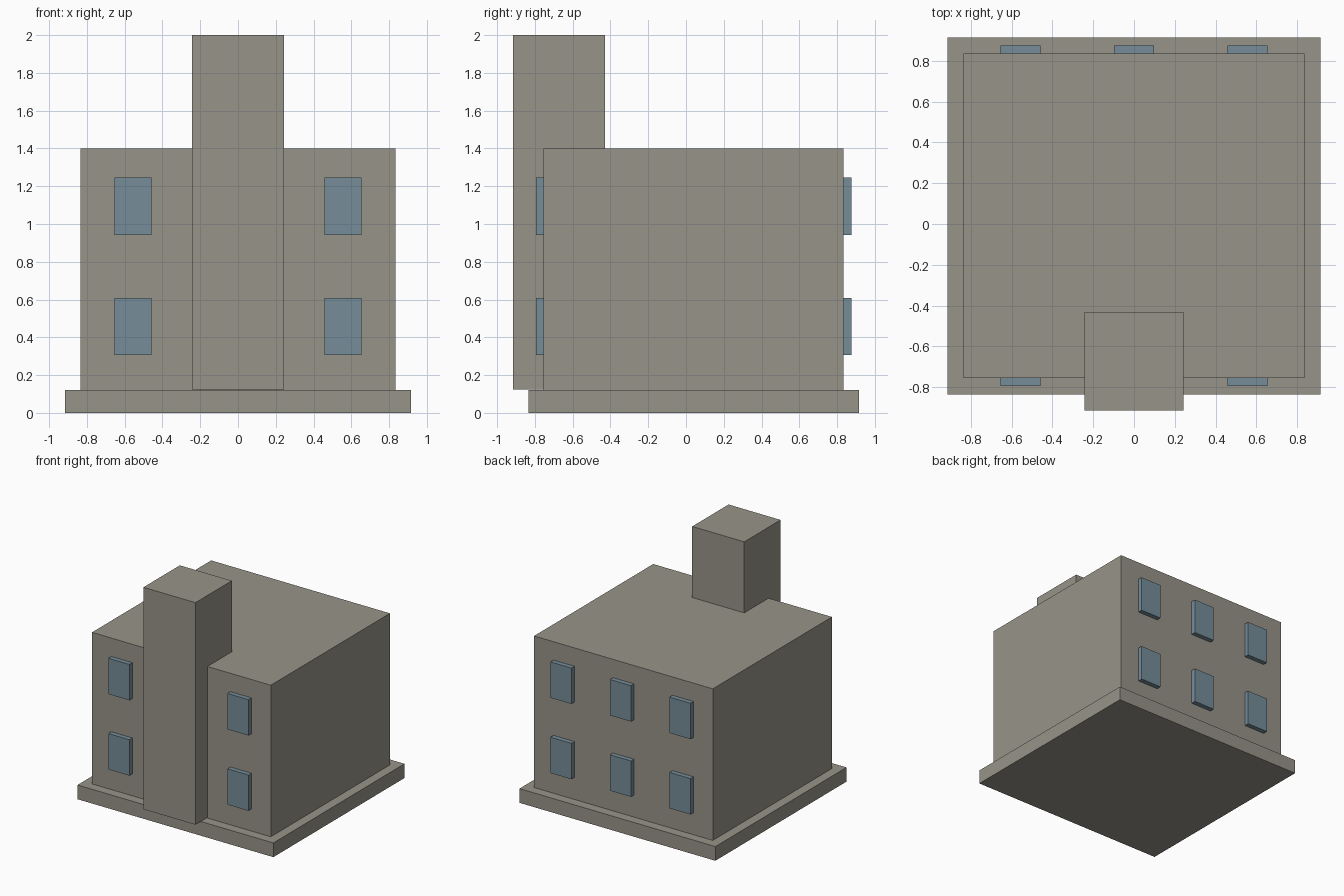
import bpy
import bmesh
from mathutils import Vector

cube = bpy.data.objects.get("Cube")
if cube:
    bpy.data.objects.remove(cube, do_unlink=True)


def make_material(name, rgb):
    mat = bpy.data.materials.new(name)
    mat.use_nodes = True
    color = (*rgb, 1.0)
    mat.diffuse_color = color
    mat.node_tree.nodes["Principled BSDF"].inputs["Base Color"].default_value = color
    return mat


def box(name, low, high, mat):
    """Flat-shaded box between two opposite corners."""
    low, high = Vector(low), Vector(high)
    bm = bmesh.new()
    bmesh.ops.create_cube(bm, size=1)
    bmesh.ops.scale(bm, vec=high - low, verts=bm.verts)
    bmesh.ops.translate(bm, vec=(low + high) / 2, verts=bm.verts)
    mesh = bpy.data.meshes.new(name)
    bm.to_mesh(mesh)
    bm.free()
    mesh.materials.append(mat)
    obj = bpy.data.objects.new(name, mesh)
    bpy.context.collection.objects.link(obj)
    return obj


stone = make_material("warm grey stone", (0.31, 0.295, 0.25))
glass = make_material("blue grey glass", (0.18, 0.265, 0.315))

# Plinth, main block and entrance tower
FRONT, BACK = -0.755, 0.835
box("plinth", (-0.915, -0.835, 0), (0.915, 0.915, 0.12), stone)
box("main_block", (-0.835, FRONT, 0.12), (0.835, BACK, 1.4), stone)
box("tower", (-0.243, -0.915, 0.125), (0.243, -0.43, 2), stone)

# Windows: two storeys, two columns in front and three behind
DEPTH, HALF_WIDTH, HEIGHT = 0.04, 0.098, 0.303
columns = {"right": -0.556, "middle": 0, "left": 0.556}
for storey, sill in (("lower", 0.306), ("upper", 0.942)):
    for side, x in columns.items():
        for wall, y in (("front", FRONT - DEPTH), ("back", BACK)):
            if wall == "front" and side == "middle":
                continue
            box(f"{wall}_{storey}_{side}_window",
                (x - HALF_WIDTH, y, sill),
                (x + HALF_WIDTH, y + DEPTH, sill + HEIGHT), glass)
